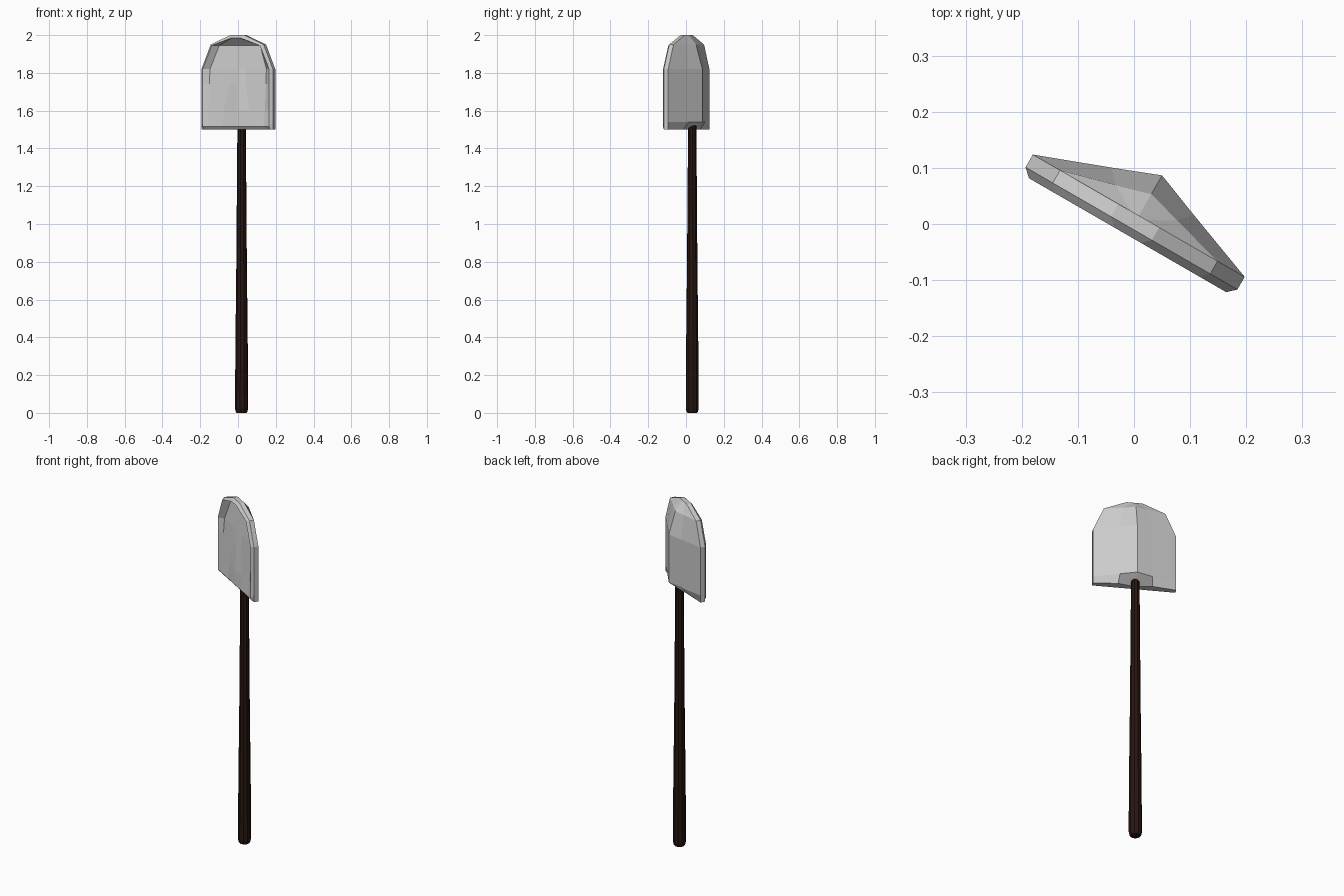
import bpy, bmesh, math
from mathutils import Matrix

if "Cube" in bpy.data.objects:
    bpy.data.objects.remove(bpy.data.objects["Cube"])

TURN = Matrix.Rotation(math.radians(-30), 4, 'Z')


def finish(bm, name):
    bmesh.ops.recalc_face_normals(bm, faces=bm.faces)
    bm.transform(TURN)
    me = bpy.data.meshes.new(name)
    bm.to_mesh(me)
    bm.free()
    ob = bpy.data.objects.new(name, me)
    bpy.context.collection.objects.link(ob)
    return ob


# Blade: stacked cross-sections
# (back z, front z, half width, ridge depth, shoulder half width, shoulder depth,
#  front hollow depth, front bulge half width, bulge height)
ROWS = [
    (1.50, 1.50, .218, .017, .090, .035, -.009, .08, 0),
    (1.54, 1.515, .218, .100, .085, .067, -.021, .08, .001),
    (1.60, 1.60, .218, .100, .085, .067, -.014, .08, .008),
    (1.74, 1.74, .218, .100, .085, .067, -.004, .05, .008),
    (1.82, 1.82, .218, .100, .085, .067, .002, .05, 0),
    (1.95, 1.945, .162, .062, .063, .044, .018, .04, 0),
    (2.00, 1.985, .042, .017, .016, .017, -.023, .01, 0),
]
EDGE_BACK, EDGE_FRONT, RIM = .017, -.009, -.023
bm = bmesh.new()
rings = []
for i, (zb, zf, w, ridge, su, sn, d, bu, bump) in enumerate(ROWS):
    rim_n = EDGE_FRONT if i == 0 else RIM
    r = w - .015
    back = [(-w, EDGE_FRONT), (-w, EDGE_BACK), (-su, sn), (0, ridge),
            (su, sn), (w, EDGE_BACK), (w, EDGE_FRONT)]
    front = [(r, rim_n), (r * .85, d), (bu, d), (bu * .1, d - bump),
             (-bu, d), (-r * .85, d), (-r, rim_n)]
    rings.append([bm.verts.new((u, n, zb)) for u, n in back] +
                 [bm.verts.new((u, n, zf)) for u, n in front])
for a, b in zip(rings, rings[1:]):
    for k in range(len(a)):
        j = (k + 1) % len(a)
        bm.faces.new((a[k], a[j], b[j], b[k]))
for ring in (rings[0], rings[-1]):
    bm.faces.new(ring[:7])
    bm.faces.new(ring[6:] + ring[:1])
finish(bm, "blade")

# Handle: tapered pole with rounded foot
PROFILE = [(0, .026), (.006, .031), (.025, .035), (.35, .033),
           (.8, .028), (1.2, .025), (1.56, .022)]
SIDES = 10
bm = bmesh.new()
rings = [[bm.verts.new((r * math.cos(2 * math.pi * k / SIDES),
                        .038 + r * math.sin(2 * math.pi * k / SIDES), z))
          for k in range(SIDES)] for z, r in PROFILE]
for a, b in zip(rings, rings[1:]):
    for k in range(SIDES):
        j = (k + 1) % SIDES
        bm.faces.new((a[k], a[j], b[j], b[k]))
bm.faces.new(rings[0])
bm.faces.new(rings[-1])
handle = finish(bm, "handle")
wood = bpy.data.materials.new("dark_wood")
wood.diffuse_color = (.02, .008, .005, 1)
wood.use_nodes = True
wood.node_tree.nodes["Principled BSDF"].inputs["Base Color"].default_value = wood.diffuse_color
handle.data.materials.append(wood)
